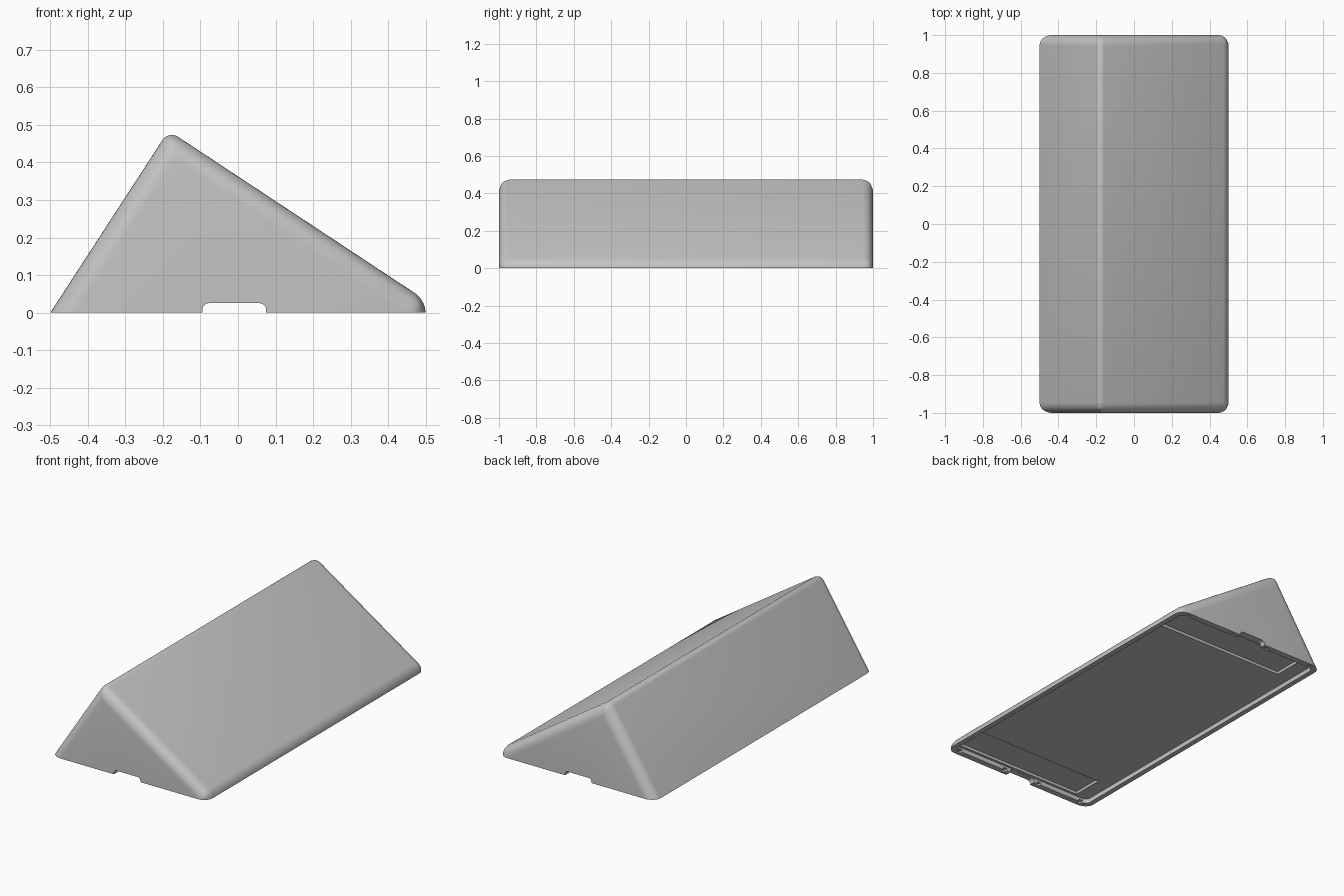
import bpy
import bmesh
import math
from mathutils import Vector

if "Cube" in bpy.data.objects:
    bpy.data.objects.remove(bpy.data.objects["Cube"], do_unlink=True)

grey = bpy.data.materials.new("light_grey")
grey.use_nodes = True
colour = (0.55, 0.55, 0.55, 1.0)
grey.diffuse_color = colour
grey.node_tree.nodes["Principled BSDF"].inputs["Base Color"].default_value = colour


def prism(name, profile, y0, y1):
    """Extrude an x-z profile along y."""
    bm = bmesh.new()
    face = bm.faces.new([bm.verts.new((x, y0, z)) for x, z in profile])
    ext = bmesh.ops.extrude_face_region(bm, geom=[face])
    moved = [v for v in ext["geom"] if isinstance(v, bmesh.types.BMVert)]
    bmesh.ops.translate(bm, verts=moved, vec=(0, y1 - y0, 0))
    bmesh.ops.recalc_face_normals(bm, faces=bm.faces[:])
    mesh = bpy.data.meshes.new(name)
    bm.to_mesh(mesh)
    bm.free()
    mesh.materials.append(grey)
    obj = bpy.data.objects.new(name, mesh)
    bpy.context.collection.objects.link(obj)
    return obj


def box(name, x0, x1, y0, y1, z0, z1):
    return prism(name, [(x0, z0), (x1, z0), (x1, z1), (x0, z1)], y0, y1)


def round_edges(obj, width, rule, segments=8):
    """Bevel the edges for which rule gives a weight above zero."""
    bm = bmesh.new()
    bm.from_mesh(obj.data)
    layer = bm.edges.layers.float.new("bevel_weight_edge")
    for e in bm.edges:
        a, b = e.verts[0].co, e.verts[1].co
        e[layer] = rule((a + b) / 2, (b - a).normalized())
    bm.to_mesh(obj.data)
    bm.free()
    mod = obj.modifiers.new("rounding", 'BEVEL')
    mod.limit_method = 'WEIGHT'
    mod.width = width
    mod.segments = segments
    mod.use_clamp_overlap = False


# Wedge body, drawn past the ground and trimmed later
deep = -0.2
apex = Vector((-0.185, 0.485))
lean = (apex.x + 0.5) / apex.y
body = prism("wedge_body", [(-0.5 + deep * lean, deep), (0.5, deep),
                            (0.5, 0.033), tuple(apex)], -1, 1)


def body_weight(mid, direction):
    if mid.z < deep + 0.01:
        return 0.0
    if abs(direction.y) < 0.5:
        return 1.0                      # end outlines
    return 0.55 if mid.z > 0.3 else 0.6  # ridge and nose


round_edges(body, 0.055, body_weight)

# Ground trim, hollow base and cable notch
cutters = [box("ground_trim", -2, 2, -2, 2, -1, 0)]
hollow = box("base_hollow", -0.47, 0.47, -0.965, 0.965, -0.1, 0.026)
round_edges(hollow, 0.03, lambda m, d: float(abs(d.z) > 0.9), 5)
notch = box("cable_notch", -0.095, 0.075, -1.2, 1.2, -0.1, 0.025)
round_edges(notch, 0.018, lambda m, d: float(abs(d.y) > 0.9 and m.z > 0), 5)
cutters += [hollow, notch]

# Shallow pockets and rim slots at both ends
for s in (-1, 1):
    ya, yb = sorted((s * 0.765, s * 0.95))
    cutters.append(box("foot_pocket", -0.385, 0.45, ya, yb, -0.1, 0.042))
    ya, yb = sorted((s * 0.95, s * 0.984))
    for x in (-0.43, -0.13, 0.11, 0.43):
        cutters.append(box("rim_slot", x - 0.012, x + 0.012, ya, yb, -0.1, 0.015))

for c in cutters:
    c.hide_render = True
    mod = body.modifiers.new(c.name, 'BOOLEAN')
    mod.operation = 'DIFFERENCE'
    mod.solver = 'EXACT'
    mod.object = c

# Bake the modifiers and drop the cutters
bpy.context.view_layer.update()
graph = bpy.context.evaluated_depsgraph_get()
final = bpy.data.meshes.new_from_object(body.evaluated_get(graph))
body.modifiers.clear()
body.data = final
for c in cutters:
    bpy.data.objects.remove(c, do_unlink=True)

bpy.ops.object.select_all(action='DESELECT')
body.select_set(True)
bpy.context.view_layer.objects.active = body
bpy.ops.object.shade_smooth_by_angle(angle=math.radians(30))
